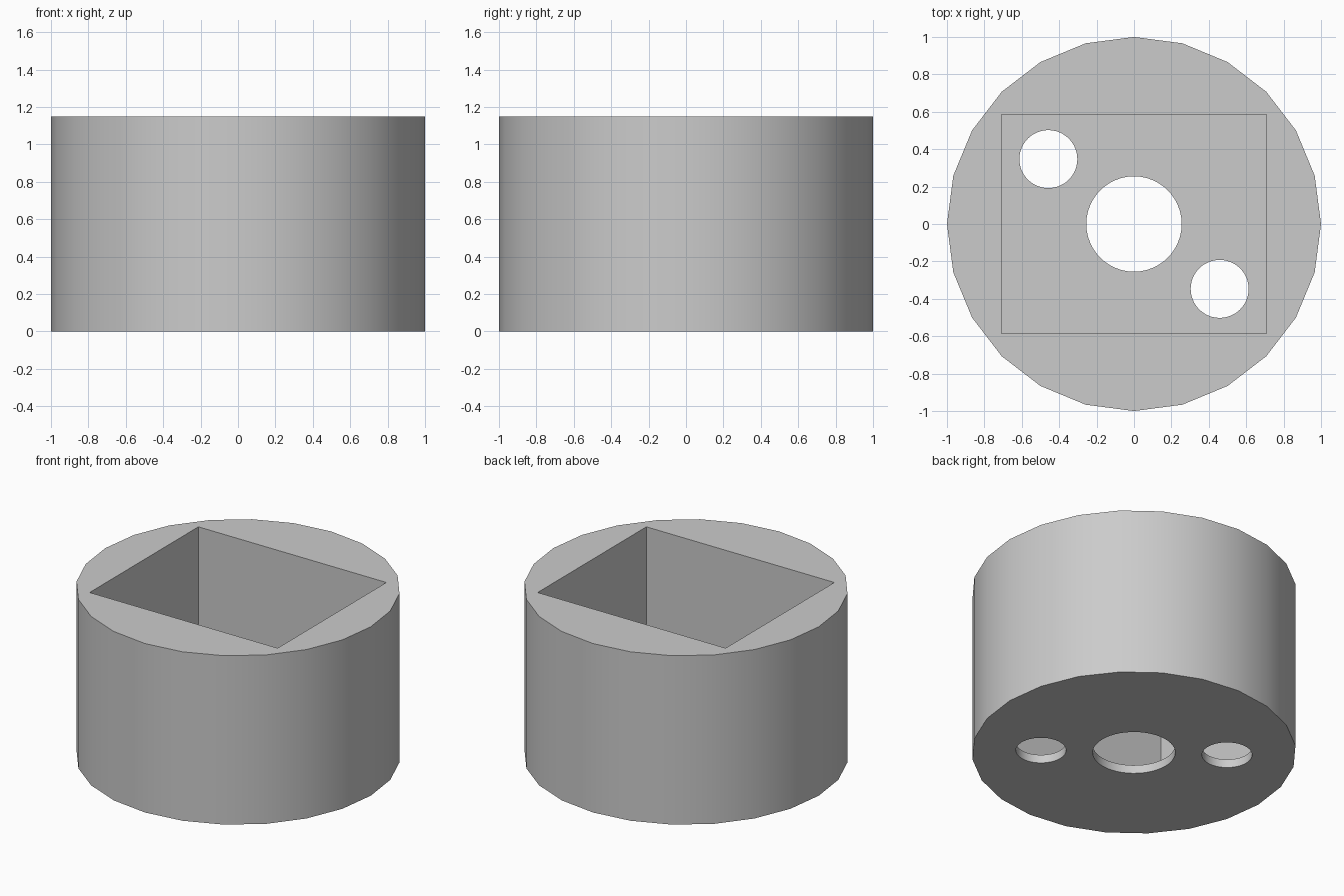
import bpy
import math

cube = bpy.data.objects.get("Cube")
if cube:
    bpy.data.objects.remove(cube, do_unlink=True)

HEIGHT = 1.15
FLOOR = 0.057
POCKET = (1.416, 1.17)
HOLES = [(0, 0, 0.255), (-0.458, 0.347, 0.155), (0.458, -0.347, 0.155)]

grey = bpy.data.materials.new("plain grey")
grey.use_nodes = True
colour = (0.6, 0.6, 0.6, 1)
grey.diffuse_color = colour
grey.node_tree.nodes["Principled BSDF"].inputs["Base Color"].default_value = colour


def cylinder(name, x, y, radius, z0, z1, sides, turn=0):
    bpy.ops.mesh.primitive_cylinder_add(
        vertices=sides, radius=radius, depth=z1 - z0,
        location=(x, y, (z0 + z1) / 2), rotation=(0, 0, turn))
    obj = bpy.context.object
    obj.name = name
    obj.data.materials.append(grey)
    return obj


def cut(target, cutter):
    """Subtract the cutter from the target and discard it."""
    mod = target.modifiers.new("cut", "BOOLEAN")
    mod.operation = "DIFFERENCE"
    mod.solver = "EXACT"
    mod.object = cutter
    bpy.context.view_layer.objects.active = target
    bpy.ops.object.modifier_apply(modifier=mod.name)
    bpy.data.objects.remove(cutter, do_unlink=True)


# Round outer body
body = cylinder("round_housing", 0, 0, 1, 0, HEIGHT, 24)

# Rectangular pocket, open at the top
bpy.ops.mesh.primitive_cube_add(size=1, location=(0, 0, FLOOR + HEIGHT / 2))
pocket = bpy.context.object
pocket.name = "pocket_cutter"
pocket.scale = (*POCKET, HEIGHT)
pocket.hide_render = True
pocket.data.materials.append(grey)
cut(body, pocket)

# Round holes through the floor
for x, y, radius in HOLES:
    hole = cylinder("hole_cutter", x, y, radius, -0.2, 0.3, 48)
    hole.hide_render = True
    cut(body, hole)

# Smooth the round walls, keep rims and corners sharp
bpy.ops.object.select_all(action="DESELECT")
body.select_set(True)
bpy.context.view_layer.objects.active = body
bpy.ops.object.shade_smooth_by_angle(angle=math.radians(30))
